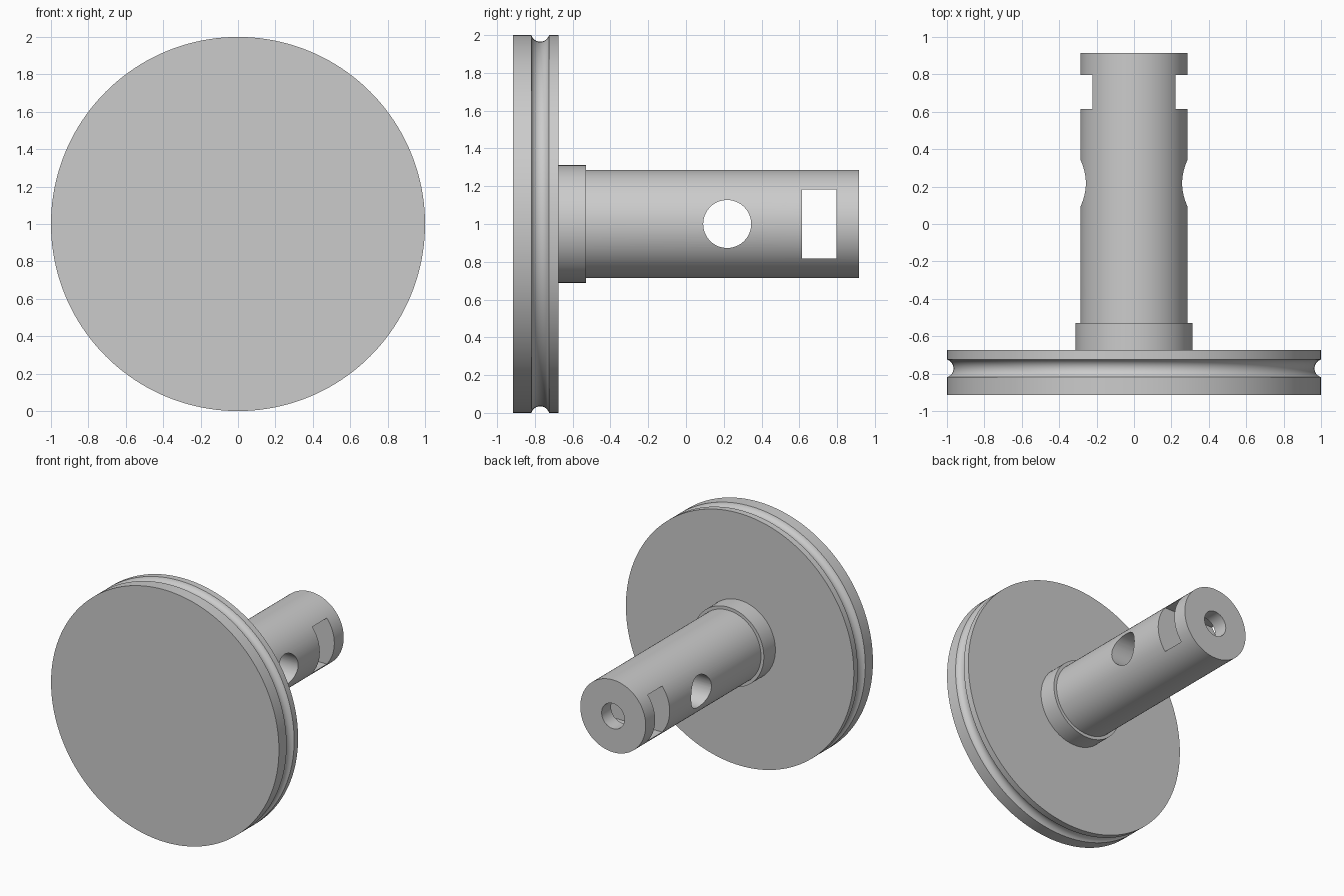
import bpy, bmesh, math
from mathutils import Matrix, Vector

if "Cube" in bpy.data.objects:
    bpy.data.objects.remove(bpy.data.objects["Cube"], do_unlink=True)

AXIS_Z = 1.0

steel = bpy.data.materials.new("satin_grey_metal")
steel.use_nodes = True
GREY = (0.6, 0.6, 0.6, 1)
steel.diffuse_color = GREY
steel.node_tree.nodes["Principled BSDF"].inputs["Base Color"].default_value = GREY


def make_object(name, bm):
    bmesh.ops.recalc_face_normals(bm, faces=bm.faces)
    mesh = bpy.data.meshes.new(name)
    bm.to_mesh(mesh)
    bm.free()
    mesh.materials.append(steel)
    obj = bpy.data.objects.new(name, mesh)
    bpy.context.collection.objects.link(obj)
    return obj


def lathe(name, profile, sides=128):
    """Closed solid from (radius, y) points turned about the y axis."""
    bm = bmesh.new()
    rings = []
    for r, y in profile:
        ring = []
        for i in range(sides):
            a = 2 * math.pi * i / sides
            ring.append(bm.verts.new((r * math.cos(a), y, AXIS_Z + r * math.sin(a))))
        rings.append(ring)
    for a, b in zip(rings, rings[1:]):
        for i in range(sides):
            j = (i + 1) % sides
            bm.faces.new((a[i], a[j], b[j], b[i]))
    bm.faces.new(rings[0])
    bm.faces.new(rings[-1])
    return make_object(name, bm)


def activate(obj):
    bpy.ops.object.select_all(action='DESELECT')
    obj.select_set(True)
    bpy.context.view_layer.objects.active = obj


def cut(target, cutter):
    cutter.hide_render = True
    mod = target.modifiers.new("cut", 'BOOLEAN')
    mod.operation = 'DIFFERENCE'
    mod.solver = 'EXACT'
    mod.object = cutter
    activate(target)
    bpy.ops.object.modifier_apply(modifier=mod.name)
    bpy.data.objects.remove(cutter, do_unlink=True)


# Disc with a round groove in its rim
FRONT, BACK = -0.915, -0.675
groove_y, half_width, depth = -0.772, 0.047, 0.035
groove_r = (half_width ** 2 + depth ** 2) / (2 * depth)
sweep = math.asin(half_width / groove_r)
groove = []
for i in range(13):
    a = sweep * (i / 6 - 1)
    groove.append((1 - depth + groove_r * (1 - math.cos(a)),
                   groove_y + groove_r * math.sin(a)))
disc = lathe("grooved_disc", [(1, FRONT)] + groove + [(1, BACK)], 160)

# Collar and shaft
collar = lathe("collar", [(0.312, BACK - 0.02), (0.312, -0.53)])
shaft = lathe("shaft", [(0.287, BACK - 0.01), (0.287, 0.915)])

# Round cross hole
bm = bmesh.new()
bmesh.ops.create_cone(bm, cap_ends=True, segments=64, radius1=0.127, radius2=0.127, depth=1,
                      matrix=Matrix.Translation((0, 0.218, AXIS_Z))
                      @ Matrix.Rotation(math.pi / 2, 4, 'Y'))
cut(shaft, make_object("cross_hole_cutter", bm))

# Rectangular slot
bm = bmesh.new()
bmesh.ops.create_cube(bm, size=1, matrix=Matrix.Translation((0, 0.706, AXIS_Z))
                      @ Matrix.Diagonal(Vector((1, 0.182, 0.365, 1))))
cut(shaft, make_object("slot_cutter", bm))

# End bore running into the slot
cut(shaft, lathe("bore_cutter", [(0.1, 0.7), (0.1, 1.0)], 64))

for obj in (disc, collar, shaft):
    activate(obj)
    bpy.ops.object.shade_smooth_by_angle(angle=math.radians(30))
